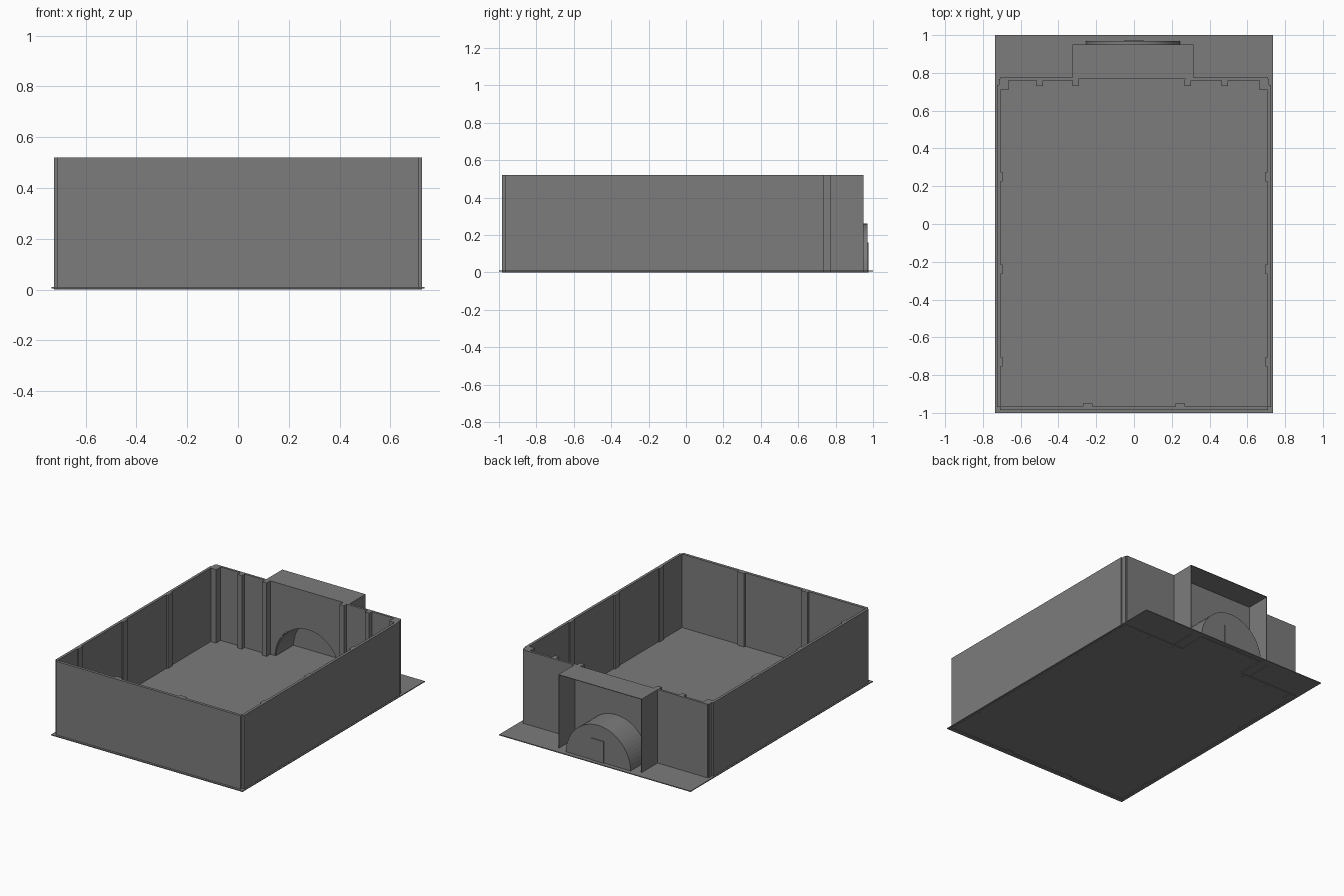
import bpy
import bmesh
import math

cube = bpy.data.objects.get("Cube")
if cube:
    bpy.data.objects.remove(cube)

GREY = (0.2, 0.2, 0.2, 1)
mat = bpy.data.materials.new("plain grey")
mat.use_nodes = True
mat.diffuse_color = GREY
mat.node_tree.nodes["Principled BSDF"].inputs["Base Color"].default_value = GREY

TOP = 0.52            # wall height
MID, RADIUS = -0.005, 0.25   # centre and radius of the arched niche


def prism(name, profile, y0, y1):
    """Extrude an x-z profile from y0 to y1."""
    bm = bmesh.new()
    face = bm.faces.new([bm.verts.new((x, y0, z)) for x, z in profile])
    out = bmesh.ops.extrude_face_region(bm, geom=[face])
    moved = [g for g in out["geom"] if isinstance(g, bmesh.types.BMVert)]
    bmesh.ops.translate(bm, vec=(0, y1 - y0, 0), verts=moved)
    bmesh.ops.recalc_face_normals(bm, faces=bm.faces)
    mesh = bpy.data.meshes.new(name)
    bm.to_mesh(mesh)
    bm.free()
    mesh.materials.append(mat)
    obj = bpy.data.objects.new(name, mesh)
    bpy.context.collection.objects.link(obj)
    return obj


def box(name, x0, x1, y0, y1, z0=0, z1=TOP):
    return prism(name, [(x0, z0), (x1, z0), (x1, z1), (x0, z1)], y0, y1)


def arch(radius, height, steps=32):
    """Half-round points from left to right."""
    return [(MID - radius * math.cos(math.pi * i / steps),
             height * math.sin(math.pi * i / steps)) for i in range(steps + 1)]


# Floor sheet
box("floor", -0.735, 0.735, -1, 1, 0.004, 0.01)

# Front wall with two shallow ribs
box("front_wall", -0.71, 0.71, -0.985, -0.965)
for x in (-0.245, 0.245):
    box("front_rib", x - 0.025, x + 0.025, -0.966, -0.95)

# Side walls, their ribs and the back corner posts
for side, s in (("left", 1), ("right", -1)):
    def side_box(name, a, b, y0, y1):
        box(side + "_" + name, min(a * s, b * s), max(a * s, b * s), y0, y1)

    side_box("wall", 0.706, 0.725, -0.968, 0.735)
    for y in (0.25, -0.24, -0.73):
        side_box("rib", 0.697, 0.707, y - 0.025, y + 0.025)
    side_box("corner_post", 0.665, 0.716, 0.71, 0.768)

# Back wall halves and their pilasters
box("back_wall_right", -0.71, -0.29, 0.76, 0.776)
box("back_wall_left", 0.27, 0.71, 0.76, 0.776)
for x in (-0.498, -0.308, 0.285, 0.48):
    box("back_pilaster", x - 0.017, x + 0.017, 0.73, 0.762)

# Thin back panel with an arched opening
opening = arch(RADIUS, 0.26)
prism("arched_panel",
      [(-0.29, 0)] + opening + [(0.27, 0), (0.27, TOP), (-0.29, TOP)],
      0.77, 0.776)

# Half-round niche behind the opening, closed at the far end
inner = arch(RADIUS - 0.006, 0.254)
prism("niche_vault", opening + inner[::-1], 0.775, 0.97)
prism("niche_end", opening, 0.964, 0.97)
box("niche_plate", -0.05, 0.05, 0.969, 0.975, 0, 0.16)

# Porch: two side sheets and a flat roof, open at the back
box("porch_side_right", -0.325, -0.321, 0.775, 0.95)
box("porch_side_left", 0.311, 0.315, 0.775, 0.95)
box("porch_roof", -0.325, 0.315, 0.775, 0.95, TOP - 0.004, TOP)
